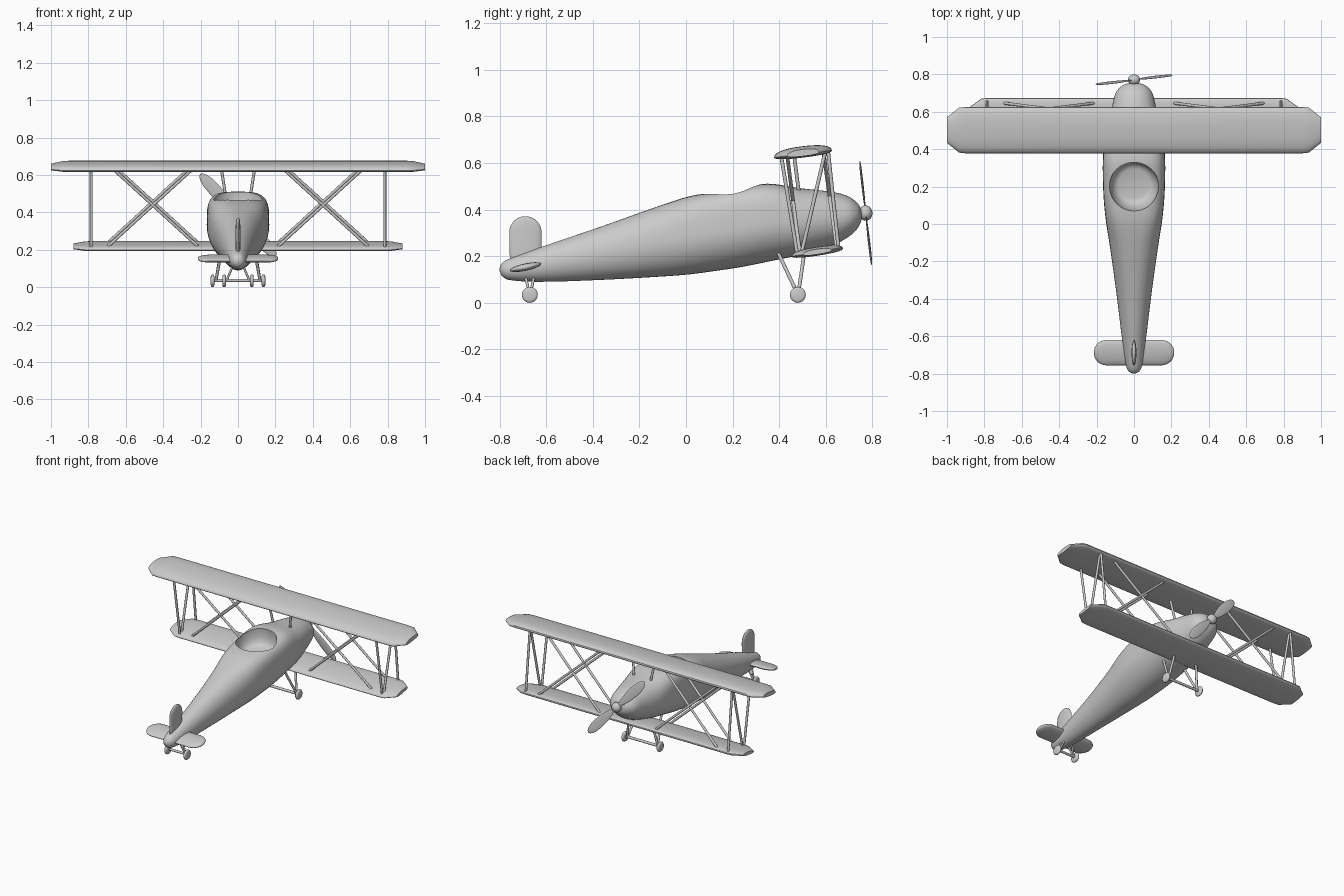
import bpy, bmesh, math
from mathutils import Vector, Matrix

if "Cube" in bpy.data.objects:
    bpy.data.objects.remove(bpy.data.objects["Cube"])

grey = bpy.data.materials.new("plain grey")
grey.diffuse_color = (0.6, 0.6, 0.6, 1)
grey.use_nodes = True
grey.node_tree.nodes["Principled BSDF"].inputs["Base Color"].default_value = grey.diffuse_color


def finish(bm, name, angle=40):
    bmesh.ops.recalc_face_normals(bm, faces=bm.faces)
    me = bpy.data.meshes.new(name)
    bm.to_mesh(me)
    bm.free()
    ob = bpy.data.objects.new(name, me)
    bpy.context.collection.objects.link(ob)
    me.materials.append(grey)
    smooth(ob, angle)
    return ob


def smooth(ob, angle=40):
    bpy.ops.object.select_all(action='DESELECT')
    ob.select_set(True)
    bpy.context.view_layer.objects.active = ob
    bpy.ops.object.shade_smooth_by_angle(angle=math.radians(angle))


def loft(name, rings, angle=40):
    """Skin equal-length rings of points and cap both ends."""
    bm = bmesh.new()
    vs = [[bm.verts.new(p) for p in r] for r in rings]
    n = len(vs[0])
    for a, b in zip(vs, vs[1:]):
        for i in range(n):
            j = (i + 1) % n
            bm.faces.new((a[i], a[j], b[j], b[i]))
    bm.faces.new(vs[0])
    bm.faces.new(vs[-1])
    return finish(bm, name, angle)


def spow(v, p):
    return math.copysign(abs(v) ** p, v)


def circle(n):
    return [(math.cos(2 * math.pi * i / n), math.sin(2 * math.pi * i / n)) for i in range(n)]


def paddle(name, origin, along, wide, thick, stations):
    """Flat rounded panel: stations are (distance, half width)."""
    o, a, w, t = Vector(origin), Vector(along), Vector(wide), Vector(thick)
    wmax = max(s[1] for s in stations)
    rings = [[o + a * s + w * h * c + t * (h / wmax) ** 0.6 * d for c, d in circle(20)]
             for s, h in stations]
    return loft(name, rings, 60)


def strut(name, a, b, r=0.008):
    a, b = Vector(a), Vector(b)
    d = b - a
    bm = bmesh.new()
    m = Matrix.Translation((a + b) / 2) @ d.to_track_quat('Z', 'Y').to_matrix().to_4x4()
    bmesh.ops.create_cone(bm, cap_ends=True, segments=12, radius1=r, radius2=r,
                          depth=d.length, matrix=m)
    return finish(bm, name)


# Fuselage: y, top, bottom, half width, upper squareness
body = [(-0.80, .150, .136, .006, 2), (-0.79, .170, .115, .026, 2), (-0.76, .188, .098, .042, 2),
        (-0.63, .236, .090, .062, 2), (-0.37, .325, .098, .094, 2.1), (-0.114, .416, .112, .13, 2.5),
        (0.015, .457, .122, .15, 3.3), (0.12, .474, .136, .161, 4), (0.23, .492, .152, .166, 4),
        (0.35, .511, .176, .166, 3.6), (0.487, .492, .205, .152, 2.6), (0.637, .474, .250, .115, 2.2),
        (0.70, .455, .285, .098, 2), (0.735, .428, .318, .070, 2), (0.75, .405, .345, .04, 2),
        (0.755, .385, .368, .01, 2)]


def spline(p0, p1, p2, p3, t):
    out = [p1[0] + (p2[0] - p1[0]) * t]
    for a, b, c, d in zip(p0[1:], p1[1:], p2[1:], p3[1:]):
        h = p2[0] - p1[0]
        m1 = (c - a) / max(p2[0] - p0[0], 1e-6) * h
        m2 = (d - b) / max(p3[0] - p1[0], 1e-6) * h
        out.append((2*t**3 - 3*t*t + 1) * b + (t**3 - 2*t*t + t) * m1
                   + (3*t*t - 2*t**3) * c + (t**3 - t*t) * m2)
    return out


rings = []
for i in range(len(body) - 1):
    q = [body[max(i - 1, 0)], body[i], body[i + 1], body[min(i + 2, len(body) - 1)]]
    rings += [spline(*q, k / 4) for k in range(4)]
rings.append(body[-1])
fuselage = loft("fuselage", [
    [(w * spow(c, 2 / n if s > 0 else 1), y,
      (t + b) / 2 + (t - b) / 2 * spow(s, 2 / n if s > 0 else 1)) for c, s in circle(48)]
    for y, t, b, w, n in rings], 50)

# Cockpit bowl cut into the fuselage
tilt = Matrix.Translation((0, 0.2, 0.487)) @ Matrix.Rotation(0.165, 4, 'X')
cup = [(.15, .135), (-.02, .131), (-.06, .124), (-.09, .112), (-.105, .097), (-.11, .08)]
cutter = loft("cockpit_cutter", [[tilt @ Vector((r * c, r * s, z)) for c, s in circle(48)]
                                 for z, r in cup], 50)
mod = fuselage.modifiers.new("cockpit", 'BOOLEAN')
mod.operation = 'DIFFERENCE'
mod.solver = 'EXACT'
mod.object = cutter
bpy.ops.object.select_all(action='DESELECT')
bpy.context.view_layer.objects.active = fuselage
fuselage.select_set(True)
bpy.ops.object.modifier_apply(modifier="cockpit")
bpy.data.objects.remove(cutter)
smooth(fuselage, 40)


# Wings: cambered section with clipped corners
def wing(name, span, yc, half, zc, slope, up, down):
    rings = []
    for x, f, th in ((-span, .55, .6), (-span + .065, .97, .95), (-span + .1, 1, 1),
                     (span - .1, 1, 1), (span - .065, .97, .95), (span, .55, .6)):
        ring = []
        for c, s in circle(28):
            y = half * f * spow(c, .85)
            ring.append((x, yc + y, zc + slope * y + (up if s > 0 else down) * th * spow(s, .85)))
        rings.append(ring)
    loft(name, rings, 35)


wing("upper_wing", 1.0, 0.502, 0.124, 0.638, 0.12, 0.034, 0.015)
wing("lower_wing", 0.88, 0.563, 0.111, 0.216, 0.15, 0.024, 0.014)

# Struts, braces and undercarriage on both sides
for side, k in (("left", -1), ("right", 1)):
    x = 0.785 * k
    strut(side + "_rear_strut", (x, .41, .62), (x, .478, .205))
    strut(side + "_front_strut", (x, .61, .648), (x, .655, .228))
    strut(side + "_diagonal_strut", (x, .597, .645), (x, .495, .21))
    for part, yt, yb, zt, zb in (("front", .59, .648, .645, .225), ("rear", .435, .49, .625, .205)):
        strut(f"{side}_{part}_brace_out", (.66 * k, yt, zt), (.20 * k, yb, zb))
        strut(f"{side}_{part}_brace_in", (.25 * k, yt, zt), (.71 * k, yb, zb))
    strut(side + "_centre_strut", (.09 * k, .463, .64), (.062 * k, .486, .46))
    strut(side + "_gear_rear_leg", (.117 * k, .478, .04), (.085 * k, .395, .215))
    strut(side + "_gear_front_leg", (.117 * k, .482, .04), (.085 * k, .51, .23))
    strut(side + "_tail_leg_a", (.06 * k, -.672, .038), (.025 * k, -.69, .12), .006)
    strut(side + "_tail_leg_b", (.06 * k, -.668, .038), (.025 * k, -.65, .12), .006)
    for part, wx, wy in (("main", .136, .48), ("tail", .074, -.67)):
        prof = [(-.01, .022), (-.008, .030), (-.003, .034), (.003, .034), (.008, .030), (.01, .022)]
        loft(f"{side}_{part}_wheel", [[(wx * k + d, wy + r * c, .034 + r * s) for c, s in circle(28)]
                                      for d, r in prof], 50)

strut("main_axle", (-.136, .48, .036), (.136, .48, .036), .009)
strut("tail_axle", (-.074, -.67, .036), (.074, -.67, .036), .008)


# Tail surfaces with round ends
def round_end(length, r):
    return [(length - r + r * math.sin(a), r * math.cos(a) + .001)
            for a in [math.pi / 2 * i / 8 for i in range(9)]]


end = round_end(.215, .068)
paddle("tailplane", (0, -.688, .153), (1, 0, 0), (0, .98, .2), (0, 0, .016),
       [(-s, h) for s, h in reversed(end)] + end)
paddle("fin", (0, -.689, .13), (0, 0, 1), (0, 1, 0), (.013, 0, 0),
       [(0, .06), (.08, .068)] + round_end(.241, .068))

# Propeller and hub, tilted slightly upward
axis = Vector((0, .994, .114))
hub = Vector((0, .771, .385))
across = Vector((.40, .05, -.435)).normalized()
wide = axis.cross(across).normalized()
blade = [(0, .010), (.04, .013), (.08, .023), (.13, .031), (.19, .034), (.24, .031),
         (.275, .023), (.292, .013), (.299, .003)]
for name, k in (("blade_low", 1), ("blade_high", -1)):
    paddle("propeller_" + name, hub, across * k, wide, axis * .005, blade)
bm = bmesh.new()
bmesh.ops.create_uvsphere(bm, u_segments=24, v_segments=14, radius=1,
                          matrix=Matrix.Translation(hub) @ Matrix.Rotation(.114, 4, 'X')
                          @ Matrix.Diagonal((.033, .029, .033, 1)))
finish(bm, "propeller_hub", 60)
